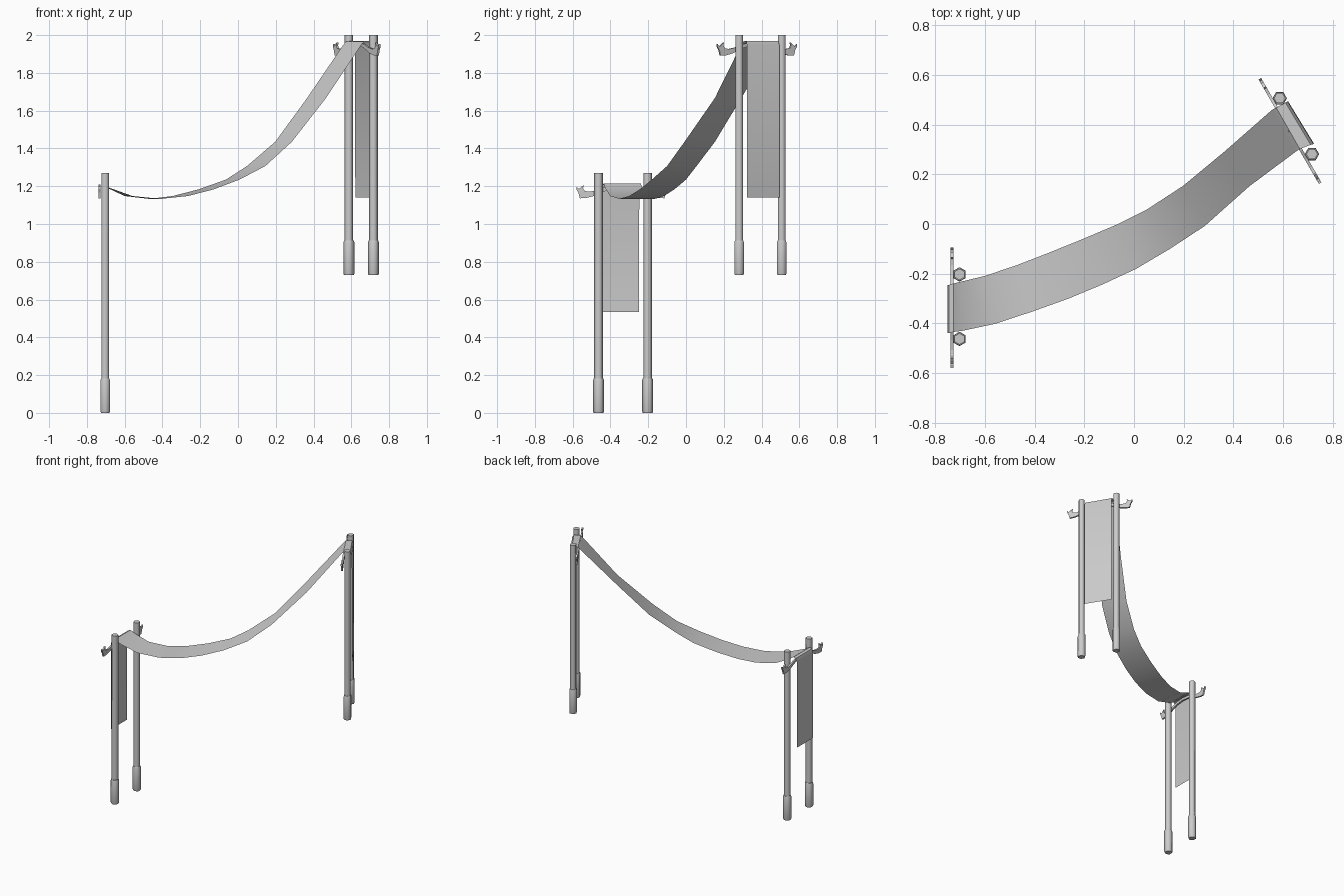
import bpy, bmesh, math
from mathutils import Matrix, Vector

if "Cube" in bpy.data.objects:
    bpy.data.objects.remove(bpy.data.objects["Cube"])

grey = bpy.data.materials.new("light_grey")
grey.diffuse_color = (0.6, 0.6, 0.6, 1)
grey.use_nodes = True
grey.node_tree.nodes["Principled BSDF"].inputs["Base Color"].default_value = grey.diffuse_color


def finish(name, bm, matrix=Matrix(), angle=None, recalc=True):
    if recalc:
        bmesh.ops.recalc_face_normals(bm, faces=bm.faces)
    mesh = bpy.data.meshes.new(name)
    bm.to_mesh(mesh)
    bm.free()
    mesh.transform(matrix)
    mesh.materials.append(grey)
    obj = bpy.data.objects.new(name, mesh)
    bpy.context.collection.objects.link(obj)
    if angle:
        bpy.ops.object.select_all(action='DESELECT')
        obj.select_set(True)
        bpy.context.view_layer.objects.active = obj
        bpy.ops.object.shade_smooth_by_angle(angle=math.radians(angle))
    return obj


def hex_post(name, profile, matrix):
    """Stack of six-sided rings (radius, height), capped at both ends."""
    bm = bmesh.new()
    rings = []
    for r, z in profile:
        rings.append([bm.verts.new((r * math.sin(i * math.pi / 3),
                                    r * math.cos(i * math.pi / 3), z)) for i in range(6)])
    for a, b in zip(rings, rings[1:]):
        for i in range(6):
            j = (i + 1) % 6
            bm.faces.new((a[i], a[j], b[j], b[i]))
    bm.faces.new(rings[0])
    bm.faces.new(rings[-1])
    return finish(name, bm, matrix, 65)


# Half outline of the arched bar with its open-jawed end: (distance, height)
BAR_TOP = [(0, 0), (0.05, -0.003), (0.09, -0.012), (0.13, -0.028), (0.17, -0.036),
           (0.198, -0.034), (0.207, -0.018), (0.203, -0.002), (0.214, -0.010),
           (0.224, -0.020), (0.234, -0.020), (0.243, -0.010)]
BAR_LOW = [(0.243, -0.024), (0.232, -0.042), (0.224, -0.072), (0.19, -0.070),
           (0.15, -0.060), (0.11, -0.042), (0.07, -0.026), (0, -0.018)]


def cross_bar(name, matrix):
    half = BAR_TOP + BAR_LOW
    bm = bmesh.new()
    for side in (1, -1):
        verts = [bm.verts.new((-0.006, side * s, z)) for s, z in half]
        bm.faces.new(verts)
    bmesh.ops.remove_doubles(bm, verts=bm.verts, dist=1e-5)
    out = bmesh.ops.extrude_face_region(bm, geom=bm.faces[:])
    bmesh.ops.translate(bm, vec=(0.012, 0, 0),
                        verts=[g for g in out["geom"] if isinstance(g, bmesh.types.BMVert)])
    return finish(name, bm, matrix)


# Two matching supports: a pair of sleeved posts and a decorated bar
def support(label, x, y, z, turn, bar_z):
    base = Matrix.Translation((x, y, z)) @ Matrix.Rotation(math.radians(turn), 4, 'Z')
    for side, tag in ((1, "back"), (-1, "front")):
        at = base @ Matrix.Translation((0, side * 0.13, 0))
        hex_post(f"{label}_{tag}_post", [(0.023, 0.16), (0.023, 1.27)], at)
        hex_post(f"{label}_{tag}_sleeve",
                 [(0.026, 0), (0.029, 0.008), (0.029, 0.172), (0.026, 0.182)], at)
    cross_bar(f"{label}_cross_bar", base @ Matrix.Translation((-0.03, -0.005, bar_z)))


support("low", -0.703, -0.333, 0, 0, 1.208)
support("high", 0.652, 0.394, 0.73, 30, 1.233)

# Draped cloth: back edge x, y, front edge x, y, height
SECTIONS = [
    (-0.752, -0.25, -0.752, -0.44, 0.535),
    (-0.752, -0.247, -0.752, -0.44, 1.185),
    (-0.745, -0.245, -0.745, -0.44, 1.208),
    (-0.728, -0.24, -0.728, -0.435, 1.215),
    (-0.70, -0.233, -0.69, -0.43, 1.195),
    (-0.60, -0.209, -0.559, -0.402, 1.148),
    (-0.47, -0.165, -0.41, -0.353, 1.133),
    (-0.346, -0.117, -0.265, -0.301, 1.148),
    (-0.21, -0.062, -0.13, -0.245, 1.183),
    (-0.064, 0.0, 0.008, -0.181, 1.235),
    (0.048, 0.056, 0.145, -0.10, 1.307),
    (0.197, 0.153, 0.285, -0.008, 1.435),
    (0.366, 0.293, 0.466, 0.153, 1.667),
    (0.555, 0.459, 0.65, 0.290, 1.945),
    (0.573, 0.469, 0.668, 0.302, 1.967),
    (0.61, 0.489, 0.712, 0.319, 1.968),
    (0.619, 0.494, 0.724, 0.322, 1.95),
    (0.621, 0.494, 0.726, 0.322, 1.14),
]
bm = bmesh.new()
rows = [(bm.verts.new((bx, by, z)), bm.verts.new((fx, fy, z))) for bx, by, fx, fy, z in SECTIONS]
for (a, b), (c, d) in zip(rows, rows[1:]):
    bm.faces.new((a, b, d, c))
finish("draped_cloth", bm, angle=40, recalc=False)
